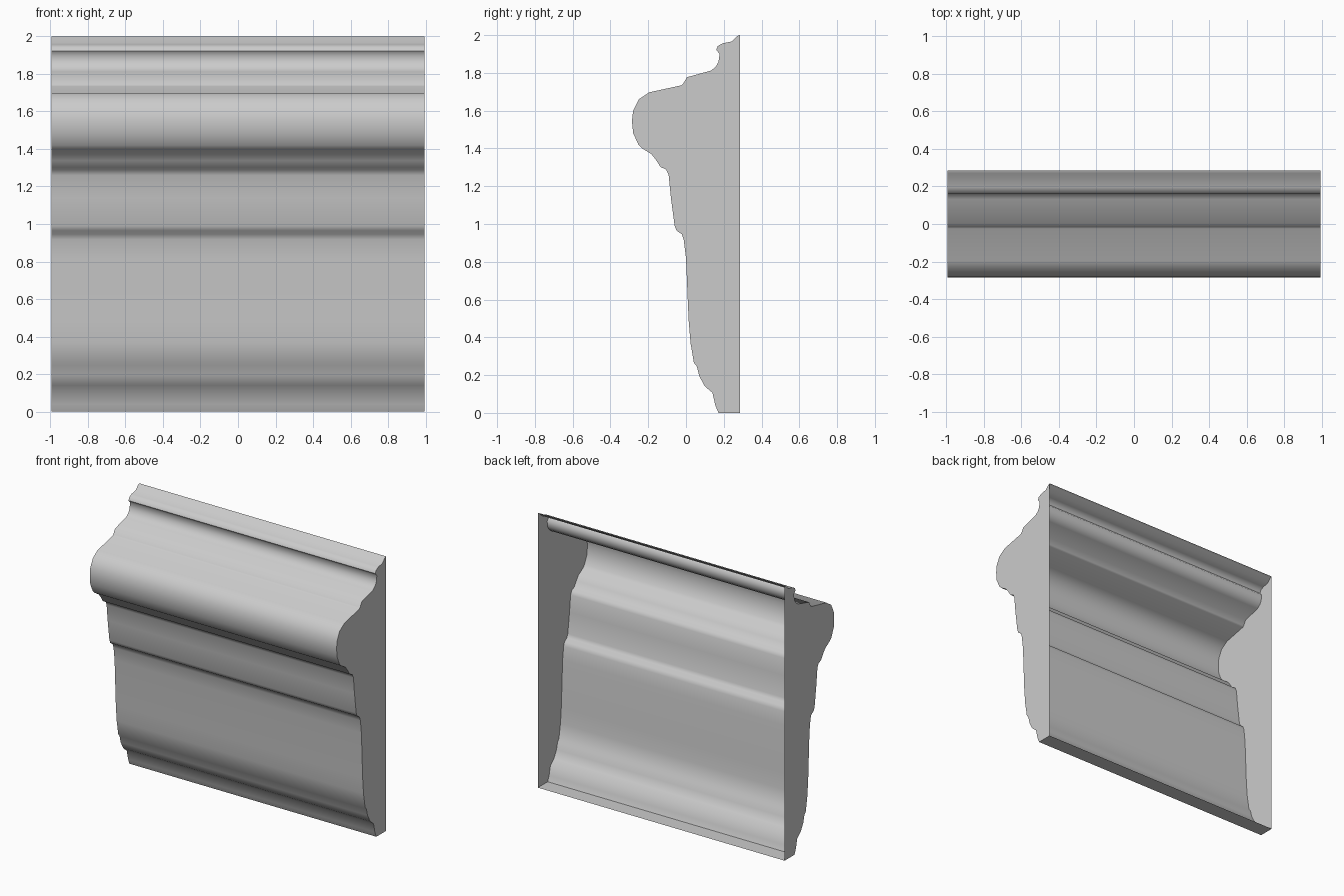
import bpy, bmesh, math

HALF = 0.995   # half length of the moulding
BACK = 0.285   # open wall side

# Front profile (y, z), from the top edge down to the foot and back to the wall
profile = [
    (BACK, 2.0), (0.27, 1.995), (0.243, 1.966), (0.195, 1.957), (0.168, 1.942),
    (0.16, 1.922), (0.178, 1.9), (0.172, 1.858), (0.157, 1.832), (0.132, 1.812),
    (0.005, 1.777), (-0.015, 1.743), (-0.025, 1.734), (-0.195, 1.697),
    (-0.25, 1.66), (-0.28, 1.6), (-0.286, 1.545), (-0.28, 1.482),
    (-0.252, 1.42), (-0.235, 1.402), (-0.183, 1.37), (-0.158, 1.338),
    (-0.135, 1.302), (-0.105, 1.288), (-0.092, 1.26), (-0.08, 1.14),
    (-0.06, 0.99), (-0.05, 0.965), (-0.022, 0.946), (-0.012, 0.917),
    (0.0, 0.82), (0.014, 0.49), (0.024, 0.37), (0.042, 0.265), (0.058, 0.245),
    (0.07, 0.195), (0.1, 0.14), (0.14, 0.107), (0.155, 0.04), (0.172, 0.0),
    (BACK, 0.0),
]

bm = bmesh.new()
left = [bm.verts.new((-HALF, y, z)) for y, z in profile]
right = [bm.verts.new((HALF, y, z)) for y, z in profile]

# Moulded face and underside, with the wall side left open
for i in range(len(profile) - 1):
    bm.faces.new((left[i], left[i + 1], right[i + 1], right[i]))

# End caps
bm.faces.new(list(reversed(left)))
bm.faces.new(right)

mesh = bpy.data.meshes.new("cornice_moulding")
bm.to_mesh(mesh)
bm.free()
obj = bpy.data.objects.new("cornice_moulding", mesh)
bpy.context.collection.objects.link(obj)

bpy.context.view_layer.objects.active = obj
obj.select_set(True)
bpy.ops.object.shade_smooth_by_angle(angle=math.radians(50))
